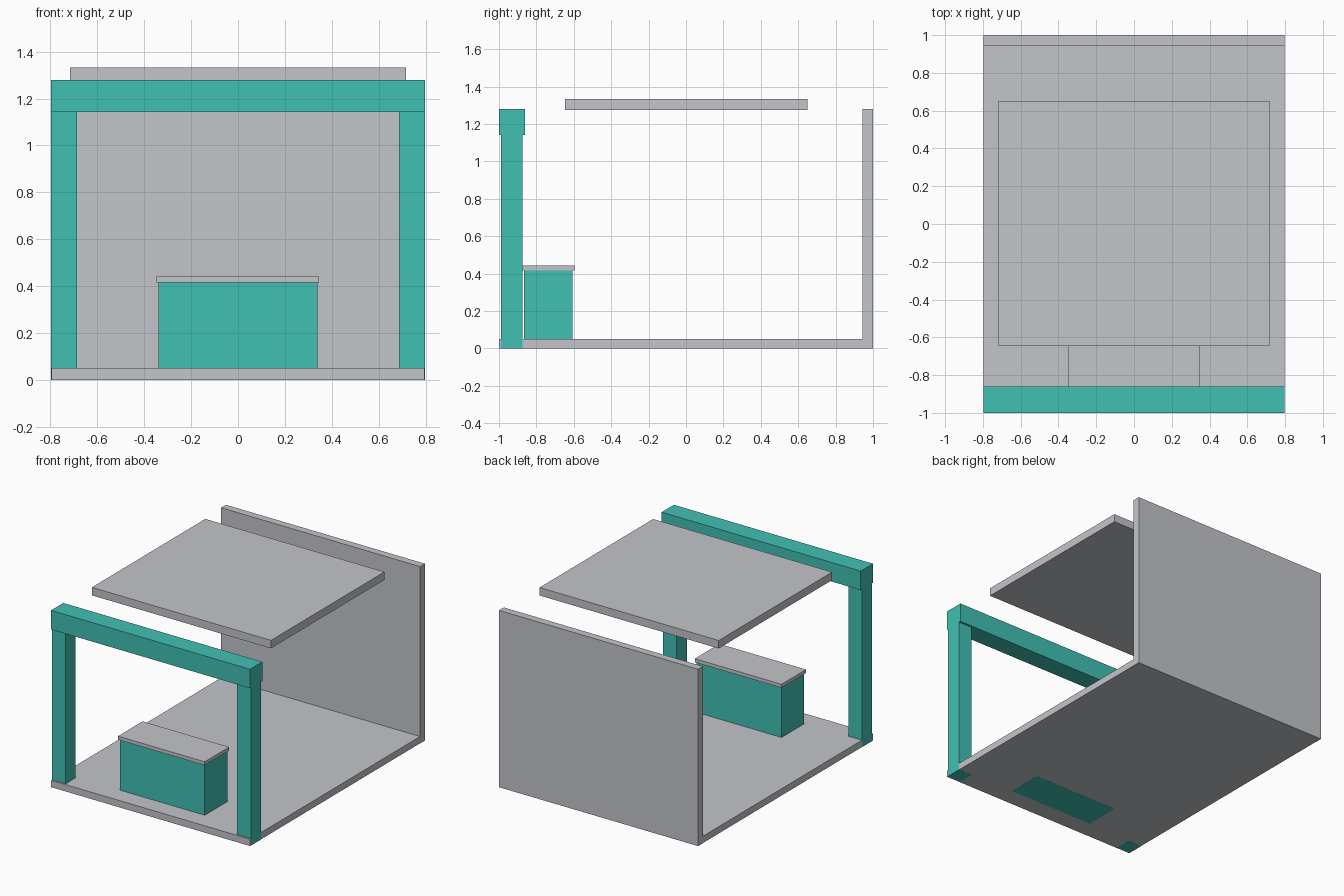
import bpy

default = bpy.data.objects.get("Cube")
if default:
    bpy.data.objects.remove(default, do_unlink=True)


def make_material(name, colour):
    mat = bpy.data.materials.new(name)
    mat.use_nodes = True
    mat.diffuse_color = colour
    mat.node_tree.nodes["Principled BSDF"].inputs["Base Color"].default_value = colour
    return mat


grey = make_material("light_grey", (0.55, 0.56, 0.59, 1))
teal = make_material("teal", (0.053, 0.53, 0.45, 1))


def box(name, x, y, z, mat):
    """Box spanning the (low, high) ranges along each axis."""
    spans = (x, y, z)
    bpy.ops.mesh.primitive_cube_add(size=1, location=[(a + b) / 2 for a, b in spans])
    obj = bpy.context.object
    obj.name = obj.data.name = name
    obj.scale = [b - a for a, b in spans]
    bpy.ops.object.transform_apply(location=False, rotation=False, scale=True)
    obj.data.materials.append(mat)
    return obj


W = 0.797  # half width of the stall

# Shell: floor, back wall and floating roof panel
box("floor", (-W + 0.001, W - 0.001), (-1, 0.99), (0.0005, 0.05), grey)
box("back_wall", (-W, W), (0.945, 1), (0, 1.28), grey)
box("roof_panel", (-0.717, 0.717), (-0.647, 0.65), (1.275, 1.333), grey)

# Front frame: two posts and a slightly deeper beam
for side, x in (("right", (-W, -0.687)), ("left", (0.687, W))):
    box(side + "_post", x, (-0.99, -0.875), (0, 1.15), teal)
box("front_beam", (-W, W), (-1, -0.86), (1.142, 1.28), teal)

# Counter with an overhanging top
box("counter_body", (-0.34, 0.34), (-0.866, -0.607), (0, 0.418), teal)
box("counter_top", (-0.348, 0.346), (-0.875, -0.595), (0.416, 0.442), grey)
